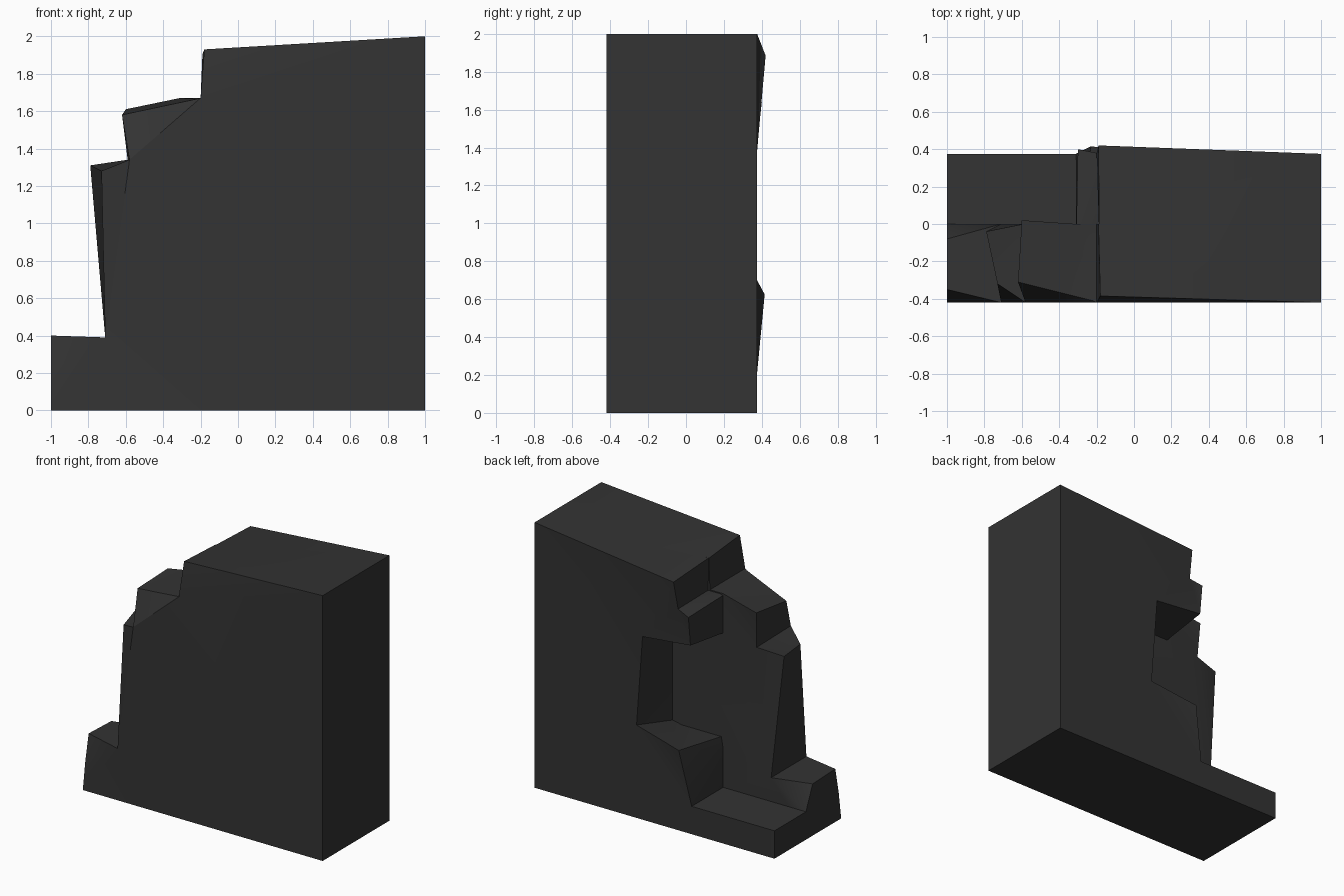
import bpy, bmesh
from mathutils import Vector
from mathutils.geometry import delaunay_2d_cdt

if "Cube" in bpy.data.objects:
    bpy.data.objects.remove(bpy.data.objects["Cube"])

stone = bpy.data.materials.new("dark_stone")
stone.diffuse_color = (0.033, 0.033, 0.033, 1)
stone.use_nodes = True
stone.node_tree.nodes["Principled BSDF"].inputs["Base Color"].default_value = stone.diffuse_color


def cap(bm, ring):
    """Fill an outline with triangles, worked out on its flat x-z shape."""
    pts = [Vector((v.co.x, v.co.z)) for v in ring]
    out = delaunay_2d_cdt(pts, [], [list(range(len(pts)))], 1, 1e-6)
    for tri in out[2]:
        bm.faces.new([ring[out[3][k][0]] for k in tri])


def slab(name, ring_a, ring_b):
    """Solid between two matching outlines, each a list of (x, y, z)."""
    bm = bmesh.new()
    a = [bm.verts.new(p) for p in ring_a]
    b = [bm.verts.new(p) for p in ring_b]
    n = len(a)
    cap(bm, a)
    cap(bm, b)
    for i in range(n):
        j = (i + 1) % n
        bm.faces.new((a[j], a[i], b[i], b[j]))
    bmesh.ops.triangulate(bm, faces=bm.faces[:])
    bmesh.ops.recalc_face_normals(bm, faces=bm.faces[:])
    mesh = bpy.data.meshes.new(name)
    bm.to_mesh(mesh)
    bm.free()
    mesh.materials.append(stone)
    ob = bpy.data.objects.new(name, mesh)
    bpy.context.collection.objects.link(ob)
    return ob


F, B = -0.42, 0.375

# Front course: stepped, crumbling left end
wall = slab(
    "broken_wall",
    [(-1, F, 0), (1, F, 0), (1, F, 2), (-.18, -.385, 1.93), (-.2, F, 1.67),
     (-.22, -.41, 1.665), (-.62, -.31, 1.58), (-.58, F, 1.34), (-.73, -.32, 1.28),
     (-.71, F, .39), (-1, -.35, .4), (-1, -.39, .21)],
    [(-1, 0, 0), (1, 0, 0), (1, 0, 2), (-.19, 0, 1.905), (-.2, 0, 1.67),
     (-.31, 0, 1.67), (-.6, .02, 1.61), (-.59, 0, 1.34), (-.79, -.04, 1.31),
     (-.71, 0, .39), (-1, -.08, .39), (-1, 0, .21)])

# Back course: low base ledge and a missing block; its inner side sinks into the front course
inner = [(-1, 0), (1, 0), (1, 2), (-.185, 1.909), (-.18, 1.66), (-.31, 1.66),
         (-.31, 1.36), (.1, 1.36), (.1, .58), (-.31, .58), (-.31, .21), (-1, .21)]
back = slab(
    "back_course",
    [(-1, B, 0), (1, B, 0), (1, B, 2), (-.19, .42, 1.885), (-.2, .38, 1.67),
     (-.3, .4, 1.64), (-.3, B, 1.42), (.1, B, 1.38), (.15, B, .7),
     (-.23, .415, .625), (-.31, B, .21), (-1, B, .21)],
    [(x, -.1, z) for x, z in inner])

# Fuse both courses into one solid
mod = wall.modifiers.new("union", 'BOOLEAN')
mod.operation = 'UNION'
mod.solver = 'EXACT'
mod.object = back
bpy.context.view_layer.objects.active = wall
wall.select_set(True)
bpy.ops.object.modifier_apply(modifier=mod.name)
bpy.data.objects.remove(back)
bpy.ops.object.shade_smooth_by_angle(angle=0.5)
